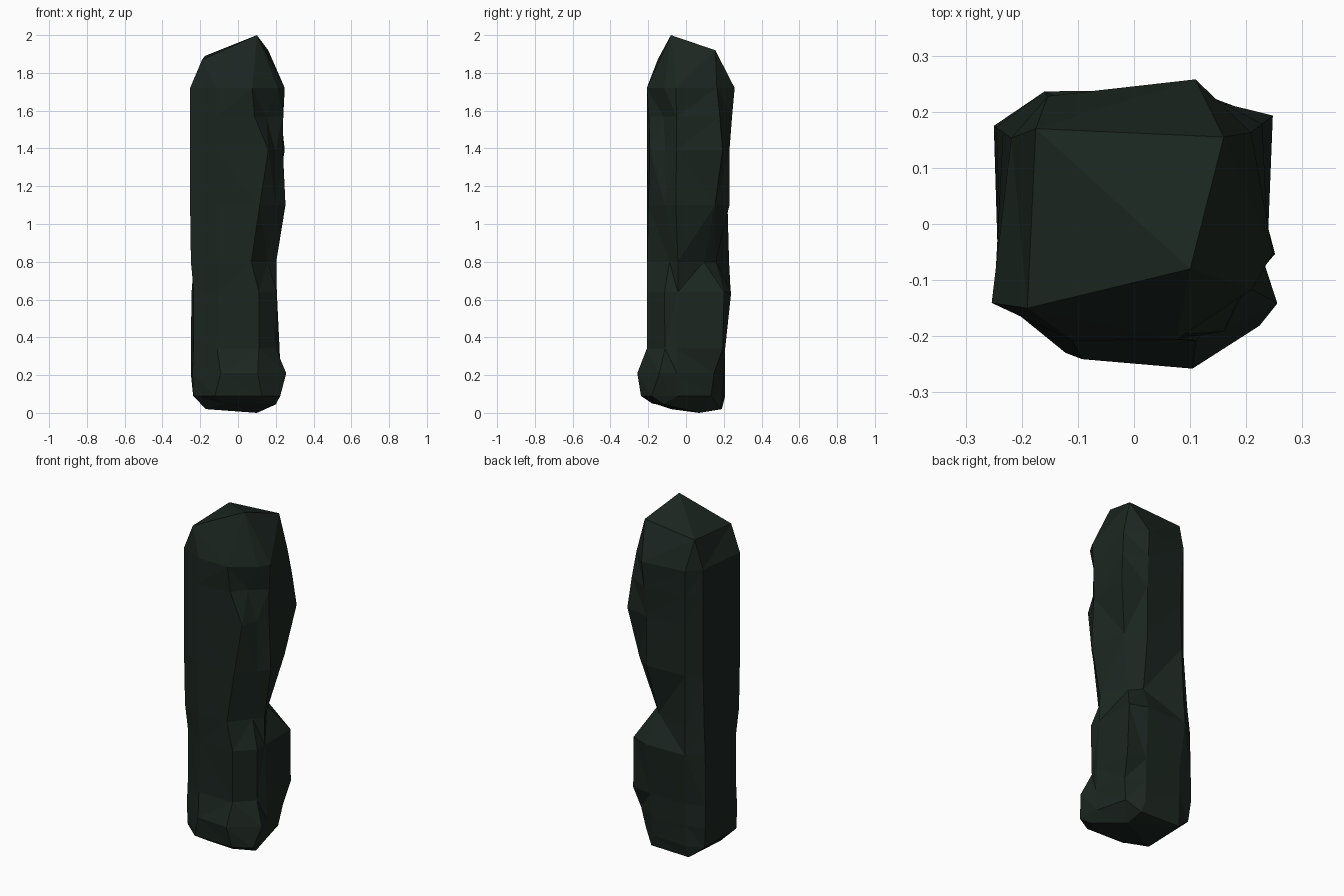
import bpy, bmesh
from math import radians, cos, sin

if "Cube" in bpy.data.objects:
    bpy.data.objects.remove(bpy.data.objects["Cube"])

# Corner directions around the pillar, counter-clockwise from the front right
angles = [-29, -12, 38, 67, 124, 145, 209, 242, 298]

# Height, corner radii and turned corners (index: new angle) of each ring
rings = [
    (0.09, [.288, .22, .215, .21, .25, .29, .27, .26, .27], {0: -39}),
    (0.21, [.292, .23, .24, .22, .25, .305, .275, .258, .278], {7: 249, 8: 292}),
    (0.34, [.23, .225, .285, .225, .25, .305, .27, .235, .235], {2: 43}),
    (0.64, [.235, .21, .285, .26, .285, .30, .268, .23, .235], {2: 45}),
    (0.80, [.18, .207, .154, .172, .275, .285, .285, .235, .217], {8: 289}),
    (1.10, [.23, .257, .25, .25, .265, .267, .29, .235, .23], {8: 300}),
    (1.39, [.225, .243, .314, .25, .26, .267, .29, .235, .25], {8: 310}),
    (1.57, [.192, .245, .29, .265, .268, .267, .29, .235, .215], {0: -39, 8: 294}),
    (1.72, [.24, .253, .265, .28, .275, .267, .29, .235, .22], {8: 290}),
]

# Tilted end facets; each ring corner joins one facet corner
top = [(.10, -.08, 2.0), (.16, .155, 1.92), (-.175, .17, 1.89), (-.19, -.15, 1.87)]
top_join = [0, 0, 1, 1, 2, 2, 3, 3, 0]
base = [(.20, -.12, .045), (.10, .07, 0), (.10, .18, .02), (-.15, .19, .02),
        (-.17, -.08, .02), (-.08, -.17, .05), (.09, -.18, .05)]
base_join = [0, 1, 2, 2, 3, 3, 4, 5, 6]

bm = bmesh.new()


def ring_verts(z, radii, turned):
    dirs = [radians(turned.get(i, a)) for i, a in enumerate(angles)]
    return [bm.verts.new((r * cos(a), r * sin(a), z)) for a, r in zip(dirs, radii)]


def bridge(lower, upper):
    n = len(lower)
    for i in range(n):
        j = (i + 1) % n
        loop = list(dict.fromkeys([lower[i], lower[j], upper[j], upper[i]]))
        if len(loop) > 2:
            bm.faces.new(loop)


# Ends and stacked rings
top_verts = [bm.verts.new(p) for p in top]
base_verts = [bm.verts.new(p) for p in base]
levels = [[base_verts[k] for k in base_join]]
levels += [ring_verts(*ring) for ring in rings]
levels.append([top_verts[k] for k in top_join])
for lower, upper in zip(levels, levels[1:]):
    bridge(lower, upper)
bm.faces.new(top_verts)
bm.faces.new(base_verts[::-1])

# Flat triangular facets
bmesh.ops.triangulate(bm, faces=bm.faces[:], quad_method='SHORT_EDGE')
bmesh.ops.recalc_face_normals(bm, faces=bm.faces[:])
mesh = bpy.data.meshes.new("rock_pillar")
bm.to_mesh(mesh)
bm.free()
pillar = bpy.data.objects.new("rock_pillar", mesh)
bpy.context.collection.objects.link(pillar)

# Dark green stone
stone = bpy.data.materials.new("dark_stone")
stone.diffuse_color = (0.011, 0.019, 0.0145, 1)
stone.use_nodes = True
stone.node_tree.nodes["Principled BSDF"].inputs["Base Color"].default_value = stone.diffuse_color
mesh.materials.append(stone)
